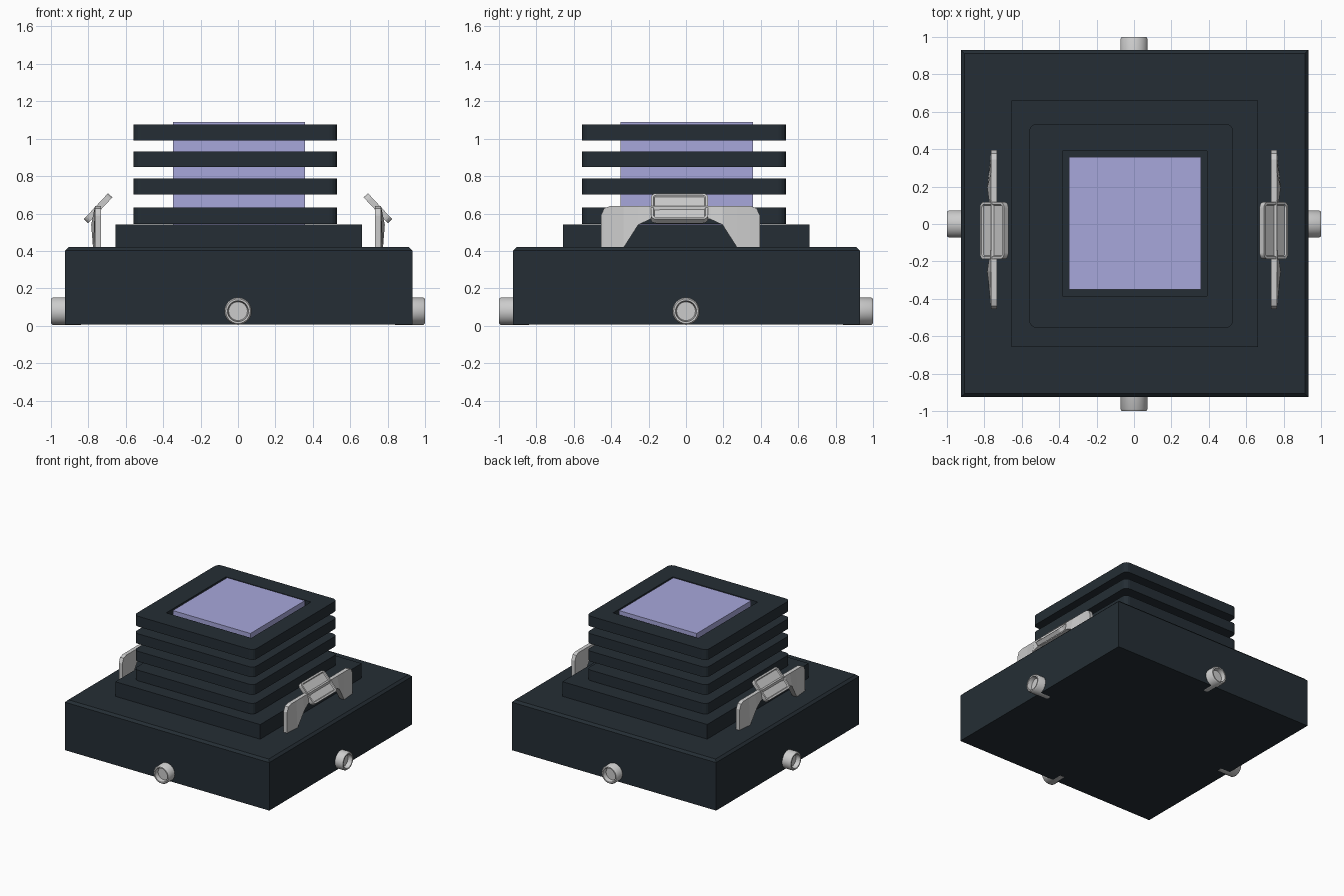
import bpy, bmesh, math
from mathutils import Matrix, Vector

if "Cube" in bpy.data.objects:
    bpy.data.objects.remove(bpy.data.objects["Cube"])


def material(name, color):
    m = bpy.data.materials.new(name)
    m.diffuse_color = color
    m.use_nodes = True
    m.node_tree.nodes["Principled BSDF"].inputs["Base Color"].default_value = m.diffuse_color
    return m


dark = material("dark_shell", (0.018, 0.027, 0.035, 1))
glow = material("lavender_core", (0.39, 0.39, 0.71, 1))


def finish(bm, name, mat=None):
    bmesh.ops.recalc_face_normals(bm, faces=bm.faces)
    me = bpy.data.meshes.new(name)
    bm.to_mesh(me)
    bm.free()
    ob = bpy.data.objects.new(name, me)
    bpy.context.collection.objects.link(ob)
    if mat:
        me.materials.append(mat)
    return ob


def box_bm(x0, x1, y0, y1, z0, z1):
    bm = bmesh.new()
    bmesh.ops.create_cube(bm, size=1)
    for v in bm.verts:
        v.co = Vector((x1 if v.co.x > 0 else x0,
                       y1 if v.co.y > 0 else y0,
                       z1 if v.co.z > 0 else z0))
    return bm


def bevel(bm, test, width, segments=1):
    edges = [e for e in bm.edges if test(e)]
    bmesh.ops.bevel(bm, geom=edges, offset=width, segments=segments,
                    profile=0.5, affect='EDGES')


def along(e, axis):
    return abs((e.verts[0].co - e.verts[1].co).normalized()[axis]) > 0.99


# base block with a chamfered top rim
bm = box_bm(-0.925, 0.932, -0.925, 0.93, 0.008, 0.42)
bevel(bm, lambda e: all(v.co.z > 0.4 for v in e.verts), 0.018)
finish(bm, "base", dark)

# raised step
finish(box_bm(-0.655, 0.662, -0.657, 0.66, 0.41, 0.54), "step", dark)

# cooling fins with a square opening around the core
cutter = finish(box_bm(-0.383, 0.39, -0.385, 0.39, 0.542, 1.3), "opening_cutter")
cutter.hide_render = True
cutter.hide_viewport = True
for i, (z0, z1) in enumerate([(0.545, 0.632), (0.703, 0.787),
                              (0.848, 0.931), (0.99, 1.075)]):
    bm = box_bm(-0.56, 0.53, -0.555, 0.535, z0, z1)
    bevel(bm, lambda e: along(e, 2), 0.04, 4)
    fin = finish(bm, f"fin_{i + 1}", dark)
    cut = fin.modifiers.new("opening", 'BOOLEAN')
    cut.object = cutter
    cut.solver = 'EXACT'

# core
finish(box_bm(-0.348, 0.358, -0.35, 0.358, 0.53, 1.09), "core", glow)

# four side nozzles with recessed ends, turned from one profile
profile = [(0.84, 0), (0.84, 0.073), (0.99, 0.073), (1.0, 0.066),
           (1.0, 0.056), (0.965, 0.05), (0.965, 0)]
for k in range(4):
    bm = bmesh.new()
    vs = [bm.verts.new((x, 0, r)) for x, r in profile]
    es = [bm.edges.new(p) for p in zip(vs, vs[1:])]
    bmesh.ops.spin(bm, geom=vs + es, cent=(0, 0, 0), axis=(1, 0, 0),
                   angle=2 * math.pi, steps=32)
    bmesh.ops.remove_doubles(bm, verts=bm.verts, dist=0.0005)
    bmesh.ops.transform(bm, verts=bm.verts, matrix=Matrix.Translation((0, 0, 0.073 + 0.005))
                        @ Matrix.Rotation(k * math.pi / 2, 4, 'Z'))
    nozzle = finish(bm, f"nozzle_{k + 1}")
    bpy.context.view_layer.objects.active = nozzle
    nozzle.select_set(True)
    bpy.ops.object.shade_smooth_by_angle(angle=math.radians(35))
    nozzle.select_set(False)

# latch bridge sections: offset along y, bottom z, top z, outer x at the bottom
half = [(0.11, 0.572, 0.64, 0.768), (0.16, 0.57, 0.64, 0.776),
        (0.225, 0.54, 0.64, 0.785), (0.305, 0.415, 0.64, 0.775),
        (0.375, 0.415, 0.64, 0.768), (0.408, 0.415, 0.628, 0.765),
        (0.425, 0.415, 0.59, 0.765)]
sections = [(-d, b, t, x) for d, b, t, x in reversed(half)] + half


def latch_bridge(side):
    bm = bmesh.new()
    rings = [[bm.verts.new((side * x, d - 0.03, z)) for x, z in
              ((0.733, b), (xo, b), (0.765, t), (0.733, t))]
             for d, b, t, xo in sections]
    for a, c in zip(rings, rings[1:]):
        for i in range(4):
            j = (i + 1) % 4
            bm.faces.new((a[i], a[j], c[j], c[i]))
    bm.faces.new(rings[0])
    bm.faces.new(rings[-1])
    return bm


def latch_tab(side):
    # rounded tilted tab with a shallow inset face
    bm = box_bm(-0.095, 0.095, -0.153, 0.153, -0.016, 0.016)
    bevel(bm, lambda e: along(e, 2), 0.03, 4)
    bm.faces.ensure_lookup_table()
    top = max(bm.faces, key=lambda f: f.calc_center_median().z)
    bmesh.ops.inset_region(bm, faces=[top], thickness=0.014)
    bmesh.ops.inset_region(bm, faces=[top], thickness=0.005, depth=-0.008)
    bmesh.ops.transform(bm, verts=bm.verts,
                        matrix=Matrix.Translation((side * 0.748, -0.035, 0.628))
                        @ Matrix.Rotation(side * math.radians(47), 4, 'Y'))
    return bm


# mirrored latches
for side, label in ((1, "right"), (-1, "left")):
    finish(latch_bridge(side), f"latch_bridge_{label}")
    finish(latch_tab(side), f"latch_tab_{label}")
